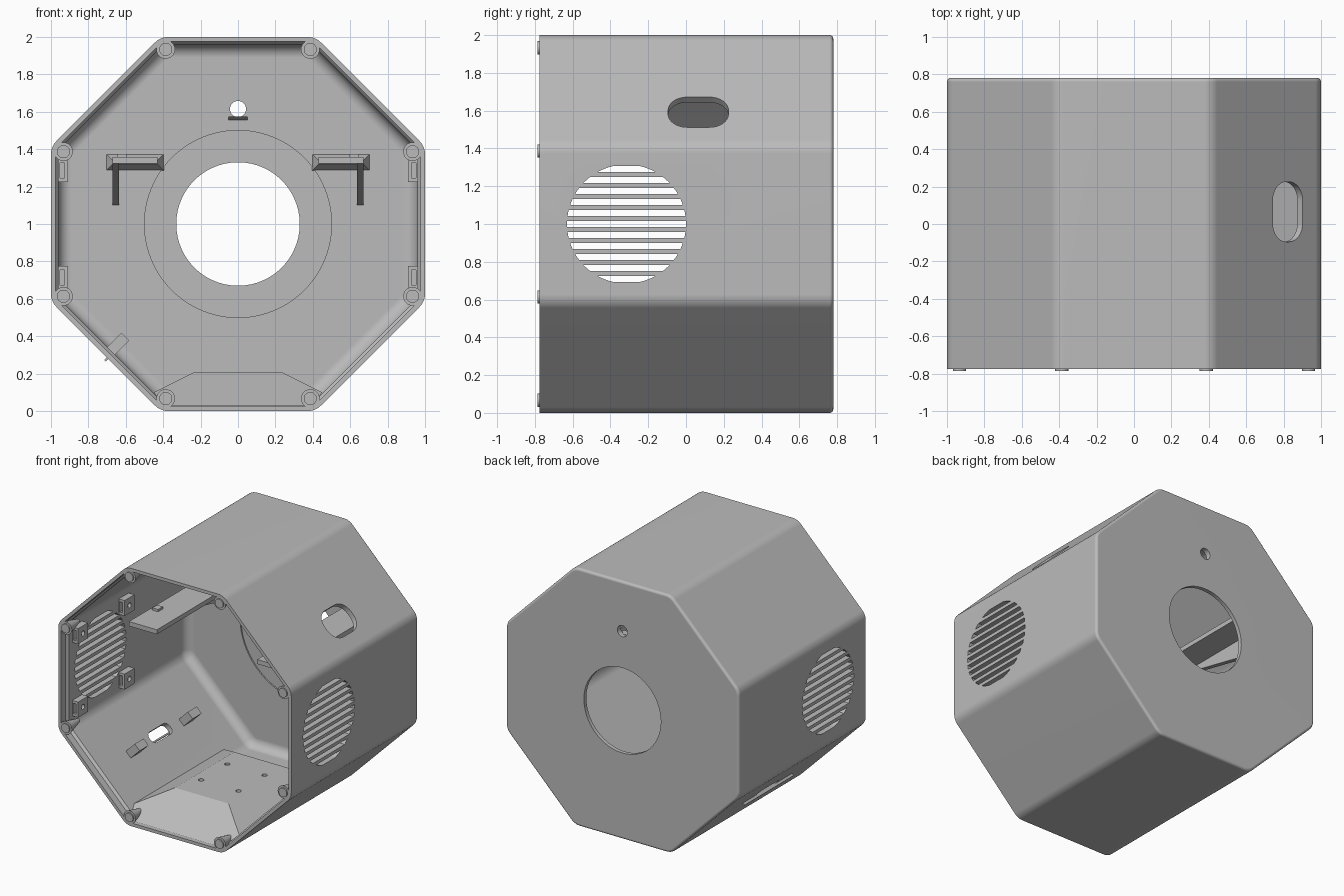
import bpy, bmesh
from math import pi, sin, cos, radians
from mathutils import Matrix, Vector

cube = bpy.data.objects.get("Cube")
if cube:
    bpy.data.objects.remove(cube)

grey = bpy.data.materials.new("mid grey")
grey.use_nodes = True
colour = (0.5, 0.5, 0.5, 1)
grey.diffuse_color = colour
grey.node_tree.nodes["Principled BSDF"].inputs["Base Color"].default_value = colour


def finish(name, bm):
    bmesh.ops.recalc_face_normals(bm, faces=bm.faces)
    mesh = bpy.data.meshes.new(name)
    bm.to_mesh(mesh)
    bm.free()
    mesh.materials.append(grey)
    ob = bpy.data.objects.new(name, mesh)
    bpy.context.collection.objects.link(ob)
    return ob


def activate(ob):
    bpy.ops.object.select_all(action='DESELECT')
    ob.select_set(True)
    bpy.context.view_layer.objects.active = ob


def boolean(ob, tool, op='DIFFERENCE'):
    mod = ob.modifiers.new("cut", 'BOOLEAN')
    mod.object, mod.operation, mod.solver = tool, op, 'EXACT'
    activate(ob)
    bpy.ops.object.modifier_apply(modifier=mod.name)
    bpy.data.objects.remove(tool)


def smooth(ob):
    activate(ob)
    bpy.ops.object.shade_smooth_by_angle(angle=radians(30))


def box(name, centre, size, turn=0):
    bm = bmesh.new()
    bmesh.ops.create_cube(bm, size=1)
    m = Matrix.Translation(centre) @ Matrix.Rotation(turn, 4, 'Y') @ Matrix.Diagonal((*size, 1))
    bm.transform(m)
    return finish(name, bm)


def cylinder(name, centre, r1, r2, depth, axis='Y', sides=48):
    bm = bmesh.new()
    bmesh.ops.create_cone(bm, cap_ends=True, segments=sides, radius1=r1, radius2=r2, depth=depth)
    turn = Matrix.Rotation(-pi / 2, 4, 'X') if axis == 'Y' else Matrix.Rotation(pi / 2, 4, 'Y')
    if axis == 'Z':
        turn = Matrix()
    bm.transform(Matrix.Translation(centre) @ turn)
    return finish(name, bm)


def loft(name, rings):
    bm = bmesh.new()
    loops = [[bm.verts.new(p) for p in ring] for ring in rings]
    for a, b in zip(loops, loops[1:]):
        for i in range(len(a)):
            j = (i + 1) % len(a)
            bm.faces.new((a[i], a[j], b[j], b[i]))
    bm.faces.new(loops[0])
    bm.faces.new(loops[-1])
    return finish(name, bm)


def octagon(y, apothem, r):
    """Octagon with rounded corners in the plane at depth y."""
    pts = []
    reach = (apothem - r) / cos(pi / 8)
    for k in range(8):
        mid = pi / 8 + k * pi / 4
        for s in range(6):
            a = k * pi / 4 + s * pi / 20
            pts.append((reach * cos(mid) + r * cos(a), y, 1 + reach * sin(mid) + r * sin(a)))
    return pts


# Housing: inner back, inner fillet, stepped rim, outer wall, rounded back edge
FRONT, BACK, INNER = -0.775, 0.78, 0.74
arc = [i * pi / 12 for i in range(7)]
rings = [octagon(INNER - 0.07 * (1 - cos(a)), 0.96 - 0.07 * (1 - sin(a)), 0.11 - 0.07 * (1 - sin(a)))
         for a in arc]
rings += [octagon(-0.70, 0.96, 0.11), octagon(-0.72, 0.975, 0.09), octagon(FRONT, 0.975, 0.09),
          octagon(FRONT, 1, 0.1)]
rings += [octagon(BACK - 0.02 * (1 - sin(a)), 1 - 0.02 * (1 - cos(a)), 0.1 - 0.02 * (1 - cos(a)))
          for a in arc]
housing = loft("housing", rings)

# Round openings in the back wall
boolean(housing, cylinder("recess_cutter", (0, INNER, 1), 0.5, 0.5, 0.02, sides=96))
boolean(housing, cylinder("opening_cutter", (0, INNER, 1), 0.33, 0.33, 0.3, sides=96))
boolean(housing, cylinder("small_hole_cutter", (0, INNER, 1.615), 0.043, 0.043, 0.3))

# Ventilation grilles on both sides
FAN_Y = -0.315
PITCH = 0.058
for side in (-1, 1):
    for i in range(-5, 6):
        slot = box("slot_cutter", (side, FAN_Y, 1 + i * PITCH), (0.3, 0.8, 0.032))
        boolean(slot, cylinder("grille_cutter", (side, FAN_Y, 1), 0.315, 0.315, 0.6, 'X', 64), 'INTERSECT')
        boolean(housing, slot)


def rounded_slot(centre, length, height, r, turn):
    bm = bmesh.new()
    bmesh.ops.create_cube(bm, size=1)
    bm.transform(Matrix.Diagonal((0.3, length, height, 1)))
    edges = [e for e in bm.edges if abs((e.verts[0].co - e.verts[1].co).x) > 0.1]
    bmesh.ops.bevel(bm, geom=edges, offset=r, segments=8, profile=0.5, affect='EDGES')
    bm.transform(Matrix.Translation(centre) @ Matrix.Rotation(turn, 4, 'Y'))
    return finish("port_cutter", bm)


# Ports in the sloping walls
D = cos(pi / 4)
boolean(housing, rounded_slot((0.98 * D + 0.12, 0.065, 1 + 0.98 * D - 0.11), 0.32, 0.226, 0.1, -pi / 4))
boolean(housing, rounded_slot((-0.98 * D, 0.03, 1 - 0.98 * D + 0.02), 0.25, 0.09, 0.04, -pi / 4))
smooth(housing)
mod = housing.modifiers.new("even_shading", 'WEIGHTED_NORMAL')
mod.keep_sharp = True

# Corner bosses and locating pips behind the rim
for k in range(8):
    a = pi / 8 + k * pi / 4
    x, z = cos(a), 1 + sin(a)
    out = Vector((cos(a), 0, sin(a)))
    c = Vector((0, 0, 1)) + out * 1.01
    smooth(cylinder("corner_boss", (c.x, -0.70, c.z), 0.05, 0.015, 0.15, sides=24))
    smooth(cylinder("corner_pip", (c.x, -0.775, c.z), 0.035, 0.035, 0.02, sides=24))

# Fan mounts around each grille, with nut slot and screw hole
for side in (-1, 1):
    for dy in (-0.285, 0.285):
        for dz in (-0.285, 0.285):
            c = Vector((side * 0.94, FAN_Y + dy, 1 + dz))
            mount = box("fan_mount", c, (0.06, 0.12, 0.12))
            boolean(mount, box("nut_cutter", c - Vector((0, 0.04, 0)), (0.025, 0.12, 0.08)))
            boolean(mount, cylinder("screw_cutter", c - Vector((side * 0.03, 0, 0)), 0.02, 0.02, 0.08, 'X', 16))

# Shelves on the back wall, each with a tapering gusset and a clip
for side in (-1, 1):
    box("shelf", (side * 0.55, 0.18, 1.34), (0.24, 1.12, 0.035))
    box("shelf_clip", (side * 0.62, -0.1, 1.365), (0.05, 0.06, 0.02))
    flare = [[(side * x, y, z) for x, z in
              ((0.67 + g, 1.34 + g), (0.43 - g, 1.34 + g), (0.43 - g, 1.32 - g), (0.67 + g, 1.32 - g))]
             for y, g in ((0.68, 0), (0.745, 0.035))]
    loft("shelf_root", flare)
    loft("shelf_gusset", [[(side * x, -0.25, 1.325), (side * x, 0.745, 1.325), (side * x, 0.745, 1.1)]
                          for x in (0.635, 0.67)])

# Ledge below the small hole
loft("hole_ledge", [[(x, 0.745, 1.575), (x, 0.69, 1.575), (x, 0.745, 1.555)] for x in (-0.05, 0.05)])

# Raised floor platform with sloping flanks and ramp
profile = ((-0.4, 0.03), (-0.45, 0.1), (-0.23, 0.21), (0.23, 0.21), (0.45, 0.1), (0.4, 0.03))
platform = loft("floor_platform", [[(x, s * (0.72 - 1.7 * z) - 0.08, z) for x, z in profile]
                                   for s in (-1, 1)])
for x in (-0.155, 0.165):
    for y in (-0.23, 0.09):
        boolean(platform, cylinder("screw_cutter", (x, y, 0.2), 0.02, 0.02, 0.1, 'Z', 16))

# Board clips beside the lower port
for y in (-0.32, 0.33):
    box("board_clip", (-0.645, y, 0.355), (0.12, 0.11, 0.06), -pi / 4)
box("board_rail", (-0.70, 0, 0.36 - 0.08), (0.03, 0.6, 0.012), -pi / 4)
